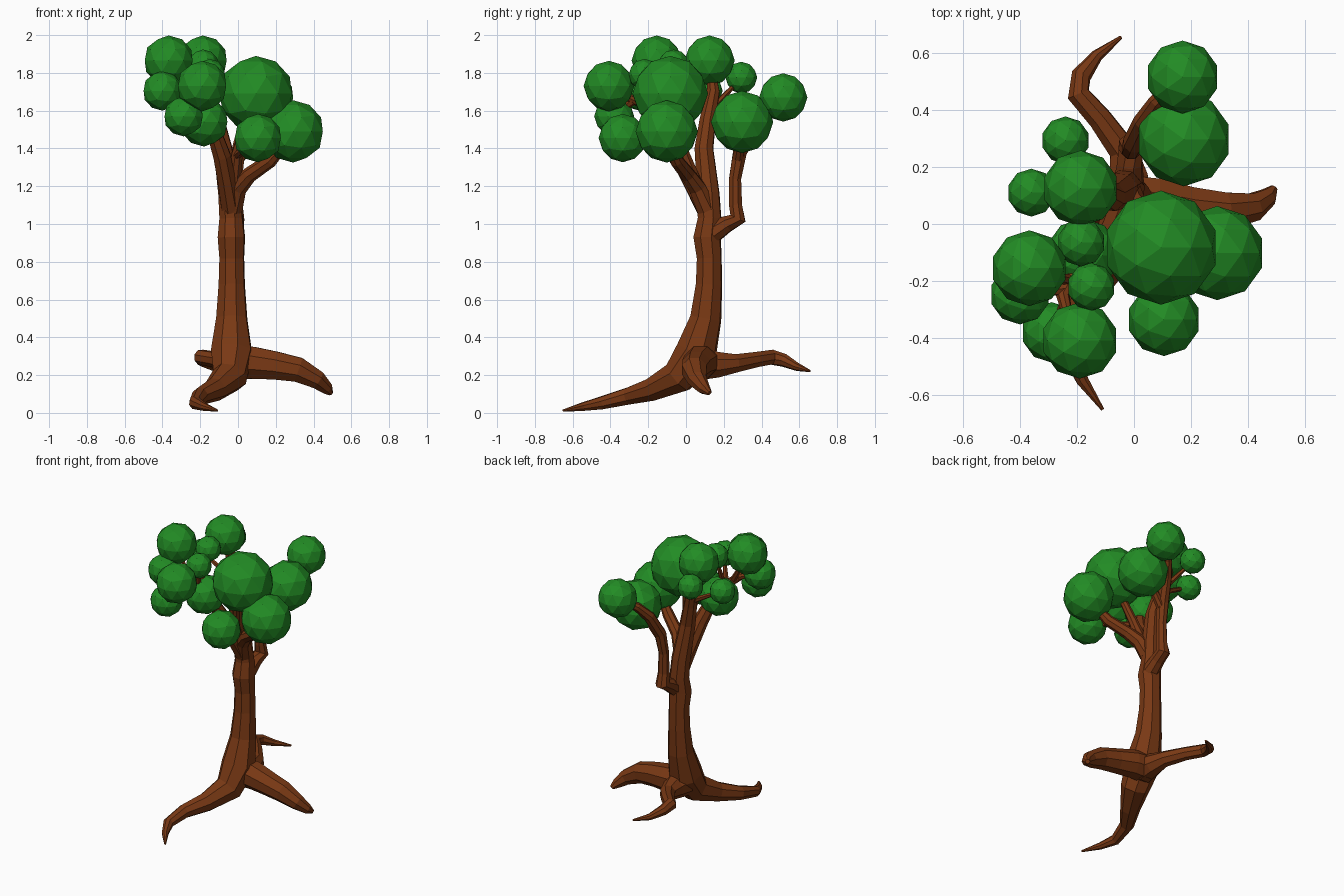
import bpy, bmesh, math
from mathutils import Vector


def material(name, color):
    m = bpy.data.materials.new(name)
    m.diffuse_color = (*color, 1)
    return m


BARK = material("bark", (0.19, 0.04, 0.007))
LEAF = material("leaf", (0.016, 0.26, 0.018))


def finish(name, bm, mat):
    bmesh.ops.recalc_face_normals(bm, faces=bm.faces)
    me = bpy.data.meshes.new(name)
    bm.to_mesh(me)
    bm.free()
    me.materials.append(mat)
    ob = bpy.data.objects.new(name, me)
    bpy.context.collection.objects.link(ob)
    return ob


def limb(name, points, sides=8):
    """Faceted tapering tube through (x, y, z, radius) points."""
    bm = bmesh.new()
    pos = [Vector(p[:3]) for p in points]
    normal, rings = None, []
    for i, p in enumerate(pos):
        t = (pos[min(i + 1, len(pos) - 1)] - pos[max(i - 1, 0)]).normalized()
        if normal is None:
            normal = t.orthogonal()
        normal = (normal - t * normal.dot(t)).normalized()
        side = t.cross(normal)
        ring = []
        for k in range(sides):
            a = 2 * math.pi * (k + 0.5) / sides
            ring.append(bm.verts.new(p + (normal * math.cos(a) + side * math.sin(a)) * points[i][3] * 1.04))
        rings.append(ring)
    for r0, r1 in zip(rings, rings[1:]):
        for k in range(sides):
            j = (k + 1) % sides
            bm.faces.new((r0[k], r0[j], r1[j], r1[k]))
    bm.faces.new(rings[0][::-1])
    bm.faces.new(rings[-1])
    return finish(name, bm, BARK)


# Trunk, flowing into the long front root and up into the tallest branch
limb("trunk", [
    (-.11, -.65, .012, .006), (-.18, -.55, .032, .022), (-.225, -.45, .052, .034),
    (-.20, -.31, .088, .045), (-.12, -.18, .125, .062), (-.045, -.04, .19, .09),
    (-.033, .055, .32, .11), (-.033, .105, .50, .083), (-.033, .122, .68, .07),
    (-.033, .123, .82, .066), (-.035, .112, .93, .073), (-.036, .125, 1.03, .063),
    (-.045, .118, 1.16, .06), (-.08, .095, 1.40, .05), (-.115, .115, 1.55, .043),
    (-.155, .145, 1.70, .034), (-.19, .13, 1.84, .02)])

# Side and back roots
limb("right_root", [
    (-.04, .08, .27, .095), (.08, .075, .265, .088), (.20, .055, .25, .077),
    (.32, .045, .228, .068), (.42, .06, .175, .05), (.47, .095, .13, .033),
    (.49, .125, .105, .014)])
limb("back_root", [
    (-.02, .08, .26, .09), (-.02, .17, .255, .07), (-.04, .26, .262, .05),
    (-.12, .37, .282, .042), (-.195, .455, .295, .04), (-.185, .52, .278, .034),
    (-.13, .59, .243, .021), (-.045, .655, .222, .006)])

# Main branches
limb("back_branch", [
    (-.02, .14, .95, .055), (-.015, .215, 1.0, .045), (-.01, .275, 1.03, .045),
    (-.01, .262, 1.10, .036), (-.01, .26, 1.24, .033), (0, .285, 1.38, .038),
    (.035, .36, 1.52, .036), (.08, .43, 1.60, .028), (.16, .51, 1.66, .015)])
limb("back_branch_fork", [
    (0, .275, 1.34, .03), (.08, .29, 1.44, .025), (.16, .30, 1.52, .015)])
limb("right_branch", [
    (-.03, .11, 1.08, .055), (.0, .06, 1.19, .047), (.06, .01, 1.26, .04),
    (.17, -.05, 1.335, .036), (.28, -.10, 1.46, .02)])
limb("middle_branch", [
    (-.03, .10, 1.12, .045), (-.02, .04, 1.24, .036), (-.005, -.01, 1.37, .03),
    (.03, -.05, 1.50, .025), (.09, -.08, 1.64, .015)])
limb("front_branch", [
    (-.035, .11, 1.08, .055), (-.06, .03, 1.23, .05), (-.085, -.035, 1.36, .048),
    (-.125, -.09, 1.48, .04), (-.19, -.15, 1.60, .03), (-.25, -.25, 1.645, .024),
    (-.22, -.37, 1.70, .015)])

# Twigs reaching the outer leaf clumps: start -> end
twigs = [((-.01, -.01, 1.36), (.09, -.31, 1.45)), ((-.22, -.2, 1.62), (-.35, -.16, 1.83)),
         ((-.24, -.23, 1.64), (-.39, -.245, 1.70)), ((-.24, -.28, 1.65), (-.29, -.37, 1.58)),
         ((-.2, -.16, 1.61), (-.15, -.21, 1.77)), ((-.19, -.15, 1.6), (-.185, -.07, 1.82)),
         ((-.13, .13, 1.60), (-.235, .28, 1.76)), ((-.13, .12, 1.58), (-.35, .11, 1.70))]
for i, (a, b) in enumerate(twigs):
    limb(f"twig_{i + 1}", [(*a, .02), (*b, .01)], 6)

# Leaf clumps: x, y, z, radius
clumps = [(.095, -.083, 1.69, .2), (.292, -.102, 1.49, .165), (.105, -.335, 1.455, .128),
          (.175, .297, 1.54, .165), (.17, .515, 1.67, .128), (-.187, .125, 1.865, .133),
          (-.24, .293, 1.775, .084), (-.36, .11, 1.705, .084), (-.367, -.155, 1.865, .133),
          (-.40, -.247, 1.705, .105), (-.19, -.408, 1.73, .134), (-.288, -.38, 1.57, .106),
          (-.15, -.22, 1.79, .084), (-.185, -.065, 1.84, .084), (-.18, -.11, 1.54, .13)]
for i, (x, y, z, r) in enumerate(clumps):
    bm = bmesh.new()
    bmesh.ops.create_icosphere(bm, subdivisions=2, radius=r)
    finish(f"leaf_clump_{i + 1}", bm, LEAF).location = (x, y, z)
